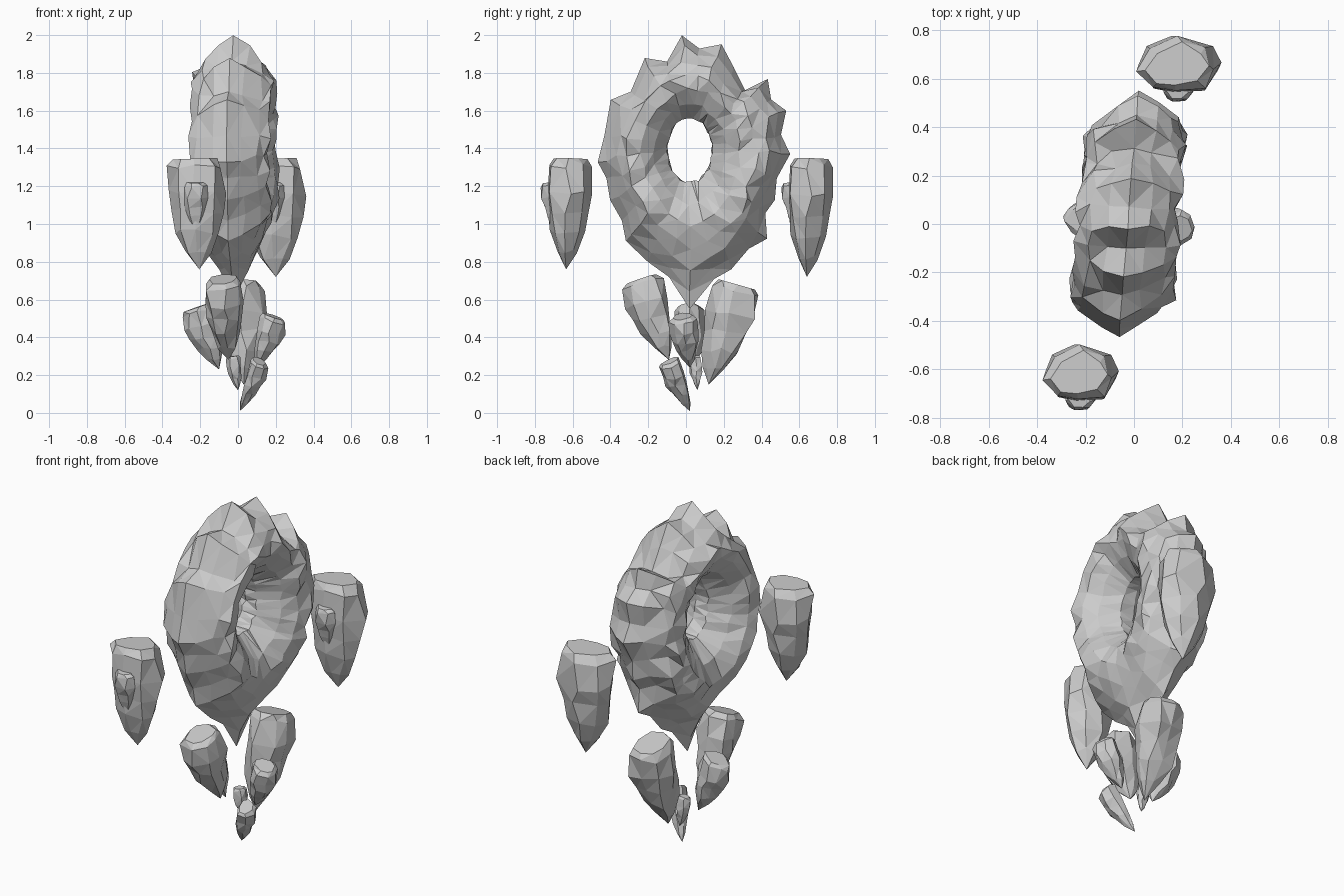
import bpy, bmesh, math, random
from mathutils import Vector

cube = bpy.data.objects.get("Cube")
if cube:
    bpy.data.objects.remove(cube, do_unlink=True)

stone = bpy.data.materials.new("grey stone")
stone.use_nodes = True
STONE_COLOUR = (0.6, 0.6, 0.6, 1)
stone.diffuse_color = STONE_COLOUR
stone.node_tree.nodes["Principled BSDF"].inputs["Base Color"].default_value = STONE_COLOUR


def finish(bm, name):
    """Split the warped quads into flat facets and make the object."""
    bmesh.ops.triangulate(bm, faces=bm.faces[:], quad_method="BEAUTY")
    bmesh.ops.recalc_face_normals(bm, faces=bm.faces[:])
    mesh = bpy.data.meshes.new(name)
    bm.to_mesh(mesh)
    bm.free()
    mesh.materials.append(stone)
    obj = bpy.data.objects.new(name, mesh)
    bpy.context.collection.objects.link(obj)
    return obj


def bridge(bm, loop_a, loop_b):
    """Join two closed loops of vertices with quads."""
    count = len(loop_a)
    for i in range(count):
        j = (i + 1) % count
        bm.faces.new((loop_a[i], loop_a[j], loop_b[j], loop_b[i]))


# Jagged stone ring: outer outline in (y, z), clockwise from the crown
OUTLINE = [
    (-.02, 2), (.07, 1.93), (.19, 1.95), (.25, 1.83), (.31, 1.71), (.43, 1.77),
    (.45, 1.66), (.53, 1.6), (.5, 1.47), (.55, 1.37), (.48, 1.24), (.47, 1.13),
    (.42, 1.06), (.43, .92), (.33, .87), (.24, .76), (.15, .71), (.02, .55),
    (-.09, .72), (-.2, .8), (-.32, .91), (-.34, 1.02), (-.4, 1.13), (-.42, 1.24),
    (-.47, 1.33), (-.43, 1.47), (-.4, 1.66), (-.29, 1.7), (-.22, 1.88), (-.1, 1.86),
]
# Cross-section from the hole to the rim: (fraction outward, half width, roughness)
SECTION = [(0, .04, .008), (.2, .14, .008), (.4, .195, .014),
           (.6, .205, .02), (.75, .165, .022), (.89, .08, .012)]


def build_ring(name):
    rng = random.Random(4)
    bm = bmesh.new()
    middle = Vector((.02, 1.39))
    points = [Vector(p) for p in OUTLINE]
    loops = []
    for i, rim in enumerate(points):
        # The broad sides follow a calmer outline than the spiky rim
        calm = (points[i - 1] + rim + points[(i + 1) % len(points)]) / 3
        ray = calm - middle
        angle = math.atan2(ray.y / 1.2, ray.x)
        hole = middle + Vector((.12 * math.cos(angle), .17 * math.sin(angle)))
        loop = []

        def add(t, half, rough):
            y, z = hole.lerp(calm.lerp(rim, t * t), t)
            narrow = max(.05, min(1, (z - .5) / .55))
            x = -.025 + .08 * y + half * narrow
            shake = [rng.uniform(-rough, rough) * narrow for _ in range(3)]
            loop.append(bm.verts.new((x + shake[0], y + shake[1], z + shake[2])))

        for t, half, rough in SECTION:
            add(t, half, rough)
        add(1, 0, .003)
        for t, half, rough in reversed(SECTION):
            add(t, -half, rough)
        loops.append(loop)
    for i, loop in enumerate(loops):
        bridge(bm, loop, loops[(i + 1) % len(loops)])
    return finish(bm, name)


build_ring("stone_ring")

# Tapering rocks: (fraction down the rock, share of full width)
TAPER = [(0, .74), (.07, .94), (.3, 1.01), (.48, .92), (.66, .74), (.84, .43)]


def rock(name, top, tip, rx, ry, seed, sides=8, rough=.1):
    """A flat-topped rock that narrows to a point, its top square to its axis."""
    rng = random.Random(seed)
    top, tip = Vector(top), Vector(tip)
    axis = (top - tip).normalized()
    columns = [rng.uniform(1 - rough, 1 + rough) for _ in range(sides)]
    bm = bmesh.new()
    loops = []
    for depth, share in TAPER:
        centre = top.lerp(tip, depth)
        bend = top.lerp(tip, depth ** 1.4)
        centre.x, centre.y = bend.x, bend.y
        loop = []
        for i in range(sides):
            angle = math.tau * (i + rng.uniform(-.2, .2)) / sides
            r = share * columns[i] * rng.uniform(1 - rough, 1 + rough)
            off = Vector((rx * r * math.cos(angle), ry * r * math.sin(angle), 0))
            off.z = -(axis.x * off.x + axis.y * off.y) / axis.z * (1 - depth)
            if depth > 0:
                off.z += rng.uniform(-.25, .25) * rough * (top.z - tip.z)
            loop.append(bm.verts.new(centre + off))
        loops.append(loop)
    for upper, lower in zip(loops, loops[1:]):
        bridge(bm, upper, lower)
    bm.faces.new(loops[0])
    point = bm.verts.new(tip)
    for i in range(sides):
        bm.faces.new((loops[-1][i], loops[-1][(i + 1) % sides], point))
    return finish(bm, name)


# Two large rocks floating beside the ring, each with a small ledge in front
for name, x, y, low, rx in (("front_floating_rock", -.225, -.625, .76, .15),
                            ("back_floating_rock", .18, .65, .72, .168)):
    rock(name, (x, y, 1.345), (x + .02, y - .01, low), rx, .122, 11)
    rock(name + "_ledge", (x, y - .1, 1.22), (x, y - .07, .95), .06, .045, 5, sides=6)

# Cluster of leaning rocks under the ring
rock("lower_front_rock", (-.08, -.23, .71), (-.05, -.09, .28), .112, .105, 21)
rock("lower_back_rock", (.03, .27, .68), (.03, .12, .15), .125, .13, 8)
rock("lower_right_rock", (-.215, .02, .56), (-.1, .03, .23), .085, .08, 15)
rock("lower_left_rock", (.19, -.02, .51), (.1, .02, .24), .07, .07, 17)
rock("small_middle_rock", (-.025, .05, .3), (0, .06, .12), .04, .035, 3, sides=6)
rock("small_bottom_rock", (.11, -.085, .275), (.01, .02, .01), .05, .06, 6, sides=7)
